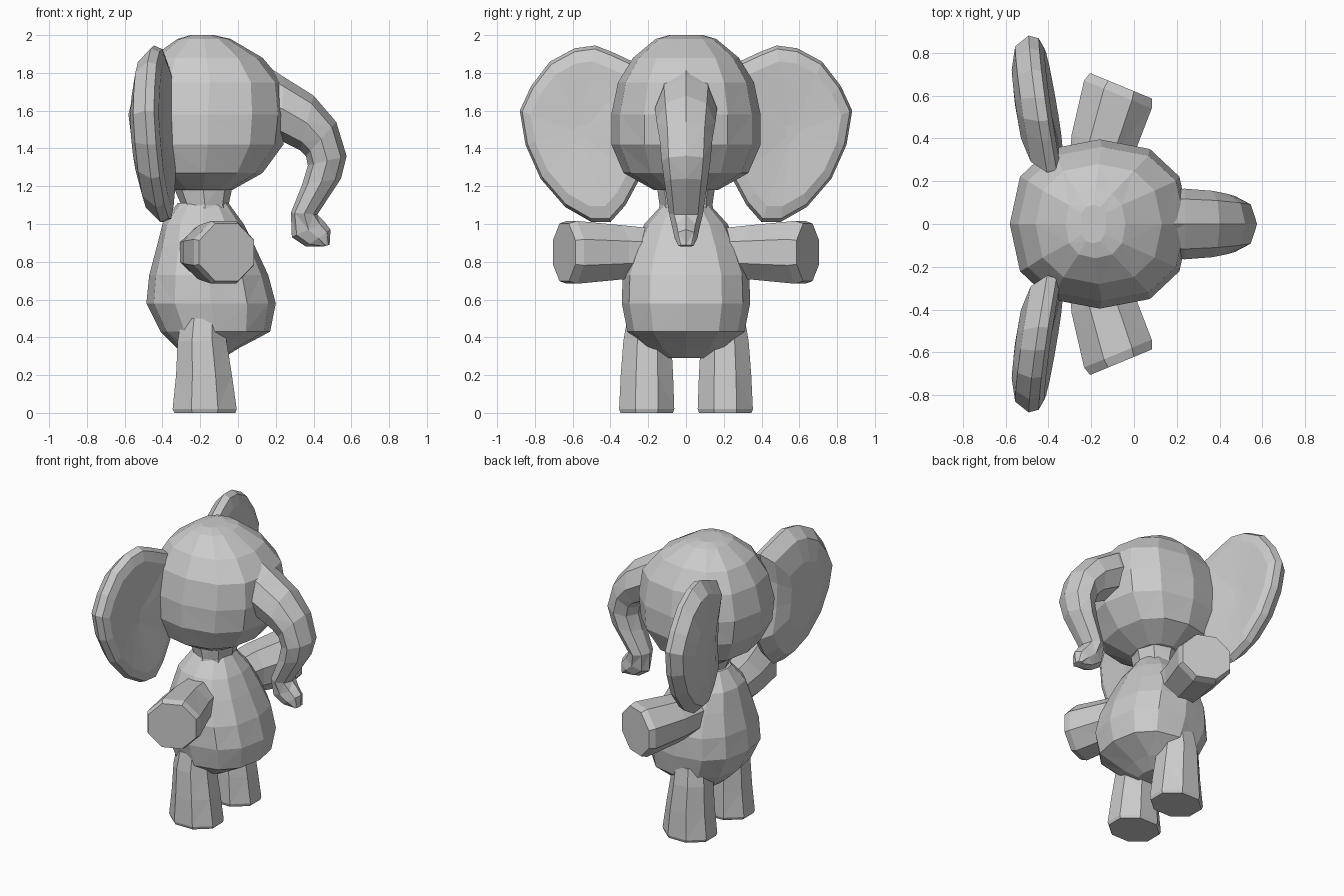
import bpy
import bmesh
from math import cos, sin, pi, copysign
from mathutils import Vector

if "Cube" in bpy.data.objects:
    bpy.data.objects.remove(bpy.data.objects["Cube"])

grey = bpy.data.materials.new("soft_grey")
grey.use_nodes = True
COLOUR = (0.6, 0.6, 0.6, 1)
grey.diffuse_color = COLOUR
grey.node_tree.nodes["Principled BSDF"].inputs["Base Color"].default_value = COLOUR


def loft(name, rings):
    """Join rings of points into one closed, flat-shaded skin."""
    bm = bmesh.new()
    loops = [[bm.verts.new(p) for p in ring] for ring in rings]
    count = len(loops[0])
    for low, high in zip(loops, loops[1:]):
        for i in range(count):
            j = (i + 1) % count
            bm.faces.new((low[i], low[j], high[j], high[i]))
    bm.faces.new(loops[0])
    bm.faces.new(loops[-1])
    bmesh.ops.triangulate(bm, faces=bm.faces[:], quad_method='SHORT_EDGE')
    bmesh.ops.recalc_face_normals(bm, faces=bm.faces[:])
    mesh = bpy.data.meshes.new(name)
    bm.to_mesh(mesh)
    bm.free()
    mesh.materials.append(grey)
    obj = bpy.data.objects.new(name, mesh)
    bpy.context.collection.objects.link(obj)
    return obj


def oval(centre, across, up, sides, phase=0.0, power=1.0):
    """Ring of points around a centre, spanned by two half-axis vectors."""
    centre, across, up = Vector(centre), Vector(across), Vector(up)
    points = []
    for i in range(sides):
        angle = 2 * pi * i / sides + phase
        c, s = cos(angle), sin(angle)
        points.append(centre + across * copysign(abs(c) ** power, c)
                      + up * copysign(abs(s) ** power, s))
    return points


def level(z, back, front, half, sides=12, y=0.0, phase=0.0, power=0.84):
    """Horizontal ring reaching from back to front."""
    return oval(((back + front) / 2, y, z), ((front - back) / 2, 0, 0),
                (0, half, 0), sides, phase, power)


# Head: height, back, front, half width
head = [(2.0, -.25, -.13, .09), (1.98, -.32, -.04, .16), (1.88, -.46, .13, .28),
        (1.75, -.54, .24, .36), (1.58, -.58, .26, .395), (1.42, -.56, .24, .395),
        (1.27, -.48, .13, .33), (1.18, -.34, -.03, .17)]
loft("head", [level(*row) for row in head])

# Neck and rounded body
loft("neck", [level(*row, sides=8) for row in
              [(1.24, -.36, -.02, .16), (1.10, -.30, -.05, .14), (1.0, -.34, -.02, .16)]])
body = [(1.11, -.32, -.05, .12), (1.0, -.4, .03, .22), (.88, -.43, .09, .28),
        (.73, -.47, .16, .335), (.58, -.485, .2, .34), (.43, -.41, .17, .31),
        (.34, -.32, .0, .22), (.29, -.26, -.08, .12)]
loft("body", [level(*row) for row in body])

# Trunk: outer point, inner point, half width
trunk = [((.04, 1.91), (.08, 1.42), .15), ((.24, 1.78), (.23, 1.44), .165),
         ((.40, 1.68), (.33, 1.39), .155), ((.52, 1.54), (.36, 1.36), .14),
         ((.575, 1.36), (.37, 1.31), .13), ((.545, 1.24), (.34, 1.21), .115),
         ((.42, 1.05), (.28, 1.06), .09), ((.46, 1.01), (.285, .93), .07),
         ((.49, .97), (.36, .88), .06), ((.485, .89), (.45, .88), .04)]
rings = []
for (ox, oz), (ix, iz), half in trunk:
    rings.append(oval(((ox + ix) / 2, 0, (oz + iz) / 2),
                      ((ox - ix) / 2, 0, (oz - iz) / 2), (0, half, 0), 8))
loft("trunk", rings)

# Ear outline seen face on: sideways, height
ear = [(.24, 1.84), (.39, 1.91), (.48, 1.945), (.59, 1.93), (.72, 1.86), (.82, 1.73),
       (.88, 1.6), (.85, 1.42), (.77, 1.24), (.64, 1.09), (.5, 1.01), (.4, 1.01),
       (.32, 1.1), (.25, 1.23), (.28, 1.45), (.28, 1.65)]


def ear_ring(scale, push, side):
    """Ear outline shrunk about its middle and pushed along x."""
    points = []
    for y, z in ear:
        x = -.395 - .15 * (y - .3) + .04 * (1.6 - z)
        cx, cy, cz = -.44, .56, 1.48
        points.append((cx + (x - cx) * scale + push, side * (cy + (y - cy) * scale),
                       cz + (z - cz) * scale))
    return points


for side, label in ((1, "left"), (-1, "right")):
    # Ear: bulging back, thin rim, nearly flat front
    layers = [(.1, -.115), (.5, -.11), (.84, -.08), (1, -.01), (.96, .035),
              (.82, .055), (.1, .045)]
    loft(label + "_ear", [ear_ring(s, push, side) for s, push in layers])

    # Arm: reaches outward and a little forward along x
    along = Vector((.38, side * .92, 0)).normalized()
    across = Vector((along.y, -along.x, 0))
    up = Vector((0, 0, 1))
    arm = [((-.18, .18, .85), .15, .135), ((-.15, .36, .85), .165, .155),
           ((-.075, .605, .85), .185, .18), ((-.06, .645, .85), .17, .165)]
    loft(label + "_arm", [oval((x, side * y, z), across * wide, up * tall, 8, pi / 8)
                          for (x, y, z), wide, tall in arm])

    # Leg: flares slightly towards a flat foot
    leg = [(.5, -.31, -.06, .12, .2), (.38, -.33, -.05, .137, .205),
           (.2, -.34, -.02, .15, .207), (.02, -.36, .007, .158, .208),
           (0, -.35, 0, .15, .208)]
    loft(label + "_leg", [level(z, back, front, half, 8, side * y, pi / 8, 1)
                          for z, back, front, half, y in leg])
